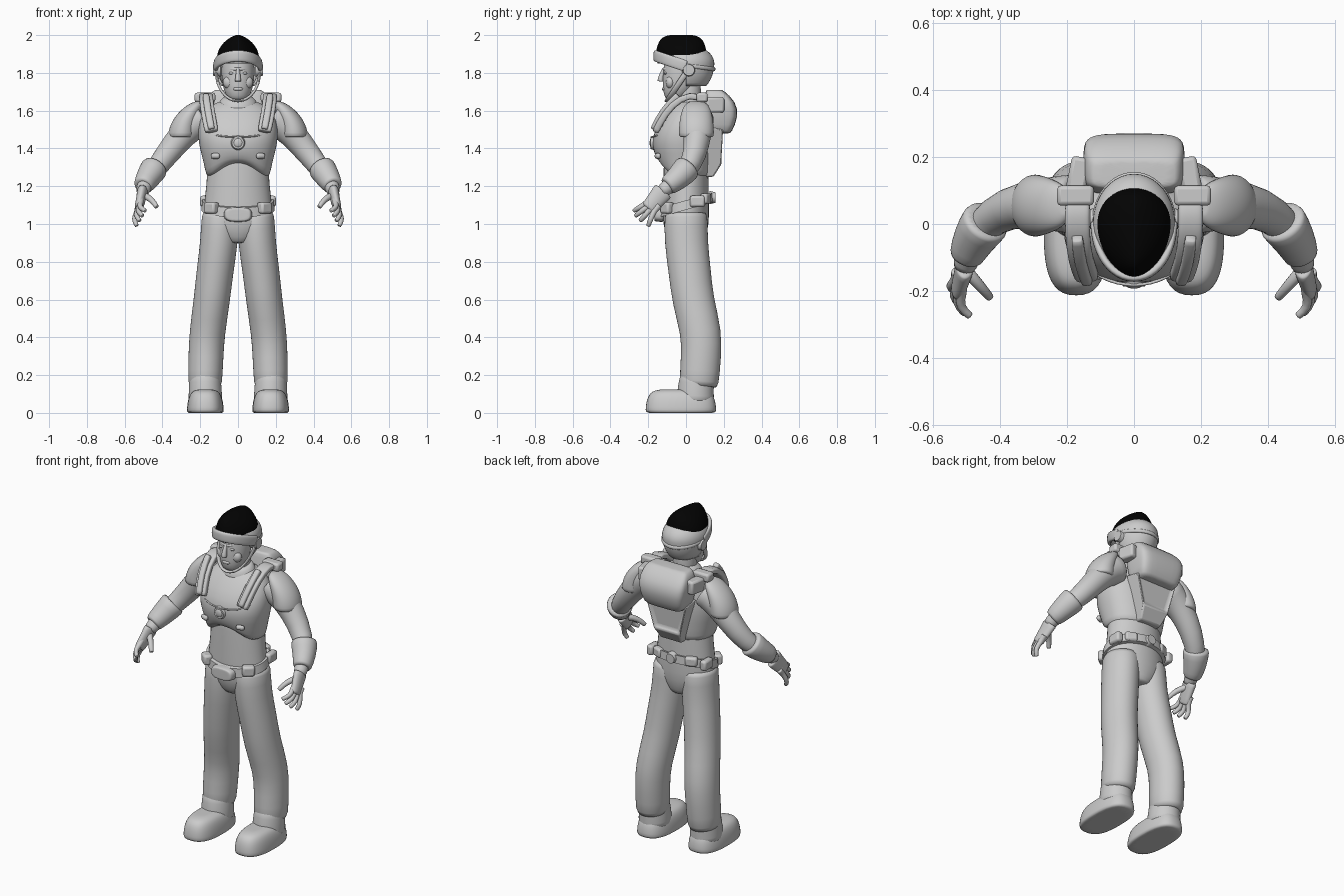
import bpy, bmesh
from math import sin, cos, pi, copysign
from mathutils import Vector, Matrix

cube = bpy.data.objects.get("Cube")
if cube:
    bpy.data.objects.remove(cube)
X, Y, Z = Matrix.Identity(3)


def material(name, value):
    m = bpy.data.materials.new(name)
    m.use_nodes = True
    m.diffuse_color = (value, value, value, 1)
    m.node_tree.nodes["Principled BSDF"].inputs["Base Color"].default_value = m.diffuse_color
    return m


GREY, BLACK = material("suit_grey", .6), material("crown_black", .001)


def finish(name, bm, mat=GREY, smooth=False, mirror=False, bevel=0, solid=0):
    bmesh.ops.recalc_face_normals(bm, faces=bm.faces)
    mesh = bpy.data.meshes.new(name)
    bm.to_mesh(mesh)
    bm.free()
    mesh.materials.append(mat)
    ob = bpy.data.objects.new(name, mesh)
    bpy.context.collection.objects.link(ob)
    if mirror:
        ob.modifiers.new("Mirror", 'MIRROR')
    if solid:
        ob.modifiers.new("Solidify", 'SOLIDIFY').thickness = solid
    if bevel:
        edge = ob.modifiers.new("Bevel", 'BEVEL')
        edge.width, edge.segments = bevel, 2
    if smooth:
        ob.modifiers.new("Subdivision", 'SUBSURF').levels = 1
        ob.modifiers["Subdivision"].render_levels = 1
        mesh.shade_smooth()
    else:
        bpy.ops.object.select_all(action='DESELECT')
        ob.select_set(True)
        bpy.context.view_layer.objects.active = ob
        bpy.ops.object.shade_smooth_by_angle(angle=.6)


def loft(name, rings, sides=20, square=1, egg=0, warp=None, smooth=True, **options):
    """Skin rings of (centre, u axis, v axis); square below 1 gives boxier sections."""
    bm = bmesh.new()
    loops = []
    caps = [(c, u * .85, v * .85) for c, u, v in (rings[0], rings[-1])]
    for centre, u, v in [caps[0], *rings, caps[1]]:
        loop = []
        for k in range(sides):
            angle = 2 * pi * (k + .5) / sides
            s, t = [copysign(abs(f) ** square, f) for f in (cos(angle), sin(angle))]
            co = centre + u * s * (1 + egg * t) + v * t
            if warp:
                co.z += warp(co.z, t)
            loop.append(bm.verts.new(co))
        loops.append(loop)
    for low, high in zip(loops, loops[1:]):
        for k in range(sides):
            bm.faces.new((low[k], low[k - 1], high[k - 1], high[k]))
    bm.faces.new(loops[0])
    bm.faces.new(loops[-1])
    finish(name, bm, smooth=smooth, **options)


def stack(name, rows, slope=0, **options):
    """Level sections on the centre line: z, centre y, half width, half depth."""
    loft(name, [(Vector((0, y, z)), X * width, (Y + Z * slope) * depth)
                for z, y, width, depth in rows], **options)


def dome(name, base, size, power=(.5, .5), lean=0, **options):
    """Rounded cap on a flat base; power sets how blunt it is in x and y."""
    rings = []
    for k in range(7):
        angle = k / 6 * pi * .47
        shift = Vector((lean * sin(angle) ** 2, 0, size[2] * sin(angle)))
        rings.append((Vector(base) + shift, X * size[0] * cos(angle) ** power[0],
                      Y * size[1] * cos(angle) ** power[1]))
    loft(name, rings, **options)


def tube(name, path, start, end=None, flat=1, ref=X, **options):
    """Sweep along a path; half size along ref tapers, and flat scales the other axis."""
    path = [Vector(point) for point in path]
    last = len(path) - 1
    rings = []
    for i, point in enumerate(path):
        along = (path[min(i + 1, last)] - path[max(i - 1, 0)]).normalized()
        u = (ref - along * ref.dot(along)).normalized()
        size = start + ((end or start) - start) * i / last
        rings.append((point, u * size, along.cross(u) * size * flat))
    loft(name, rings, **options)


def arc(width, depth, height, rise):
    """Half-ellipse path from the left side across to the right."""
    angles = [pi * k / 12 for k in range(13)]
    return [(width * cos(a), depth * sin(a), height + rise * sin(a)) for a in angles]


def ball(name, at, size, mirror=False):
    bm = bmesh.new()
    bmesh.ops.create_uvsphere(bm, u_segments=16, v_segments=10, radius=1,
                              matrix=Matrix.LocRotScale(Vector(at), None, Vector(size)))
    finish(name, bm, mirror=mirror)


def box(name, at, size, turn=0):
    bm = bmesh.new()
    spin = Matrix.Rotation(turn, 3, 'Z').to_quaternion()
    bmesh.ops.create_cube(bm, matrix=Matrix.LocRotScale(Vector(at), spin, Vector(size)))
    finish(name, bm, mirror=True, bevel=.012)


def disc(name, at, axis, radius, thick, **options):
    bm = bmesh.new()
    spin = axis.to_track_quat('Z', 'Y')
    bmesh.ops.create_cone(bm, cap_ends=True, segments=24, radius1=radius,
                          radius2=radius * .8, depth=thick,
                          matrix=Matrix.LocRotScale(Vector(at), spin, None))
    finish(name, bm, **options)


def pack(name, profile, bottom, top):
    """Prism across x from a side profile of y, z, with a recessed rear panel."""
    bm = bmesh.new()
    low, high = profile[0][1], max(z for y, z in profile)
    sides = [[bm.verts.new((side * (bottom + (top - bottom) * (z - low) / (high - low)), y, z))
              for y, z in profile] for side in (1, -1)]
    left, right = sides
    for k in range(len(profile)):
        bm.faces.new((left[k], left[k - 1], right[k - 1], right[k]))
    for side in sides:
        bm.faces.new(side)
    bmesh.ops.recalc_face_normals(bm, faces=bm.faces)
    panels = [f for f in bm.faces if f.normal.y > .85]
    bmesh.ops.inset_region(bm, faces=panels, thickness=.025, depth=-.015)
    finish(name, bm, bevel=.008)


# Legs and boots
tube("trouser_leg", [(.092, 0, 1.06), (.1, 0, .9), (.122, .02, .75), (.138, .035, .6),
                     (.164, .083, .42), (.17, .08, .3), (.175, .068, .14)], .102, .092,
     flat=1.15, mirror=True)
dome("boot_shoe", (.173, -.027, 0), (.099, .19, .125), power=(.4, .25), square=.75, mirror=True)
tube("boot_ankle", [(.173, .05, .06), (.173, .05, .12), (.175, .06, .2)], .092, .084,
     flat=1.1, mirror=True)

# Torso
stack("hips_and_waist", [(.9, .005, .08, .09), (.96, 0, .17, .115), (1.03, 0, .195, .126),
                         (1.2, 0, .167, .12), (1.4, 0, .16, .12)])
stack("chest_armour", [(1.25, -.01, .17, .135), (1.32, -.017, .18, .148),
                       (1.42, -.022, .21, .16), (1.5, -.018, .214, .153),
                       (1.6, .01, .195, .11), (1.65, .02, .1, .07)], sides=28, square=.9,
      warp=lambda z, t: max(0, 1.4 - z) * .55 * max(0, -t) ** 3)
tube("chest_seam", arc(.2, -.184, 1.51, -.05), .005, ref=Z, sides=8)
disc("chest_emblem", (0, -.177, 1.43), -Y, .04, .02)
ball("chest_emblem_dome", (0, -.183, 1.43), (.025, .01, .025))
box("chest_clasp", (.12, -.15, 1.36), (.05, .025, .03), turn=.35)
stack("collar", [(1.62, 0, .11, .09), (1.65, 0, .1, .08), (1.67, 0, .08, .07)], slope=.2)
stack("neck", [(1.6, .01, .07, .07), (1.8, .01, .06, .07)])

# Belt with buckle and pouches
stack("belt", [(1.075, 0, .195, .143), (1.125, 0, .19, .14)], slope=.28, sides=32, smooth=False)
tube("belt_buckle", [(0, -.12, 1.05), (0, -.155, 1.05), (0, -.167, 1.05)], .078, .066,
     flat=.52, square=.65)
box("front_pouch", (.14, -.1, 1.085), (.07, .05, .06), turn=.7)
box("hip_pouch", (.18, .06, 1.12), (.04, .08, .06))
box("rear_pouch", (.11, .105, 1.135), (.07, .04, .055), turn=-.4)
disc("rear_clip", (0, .14, 1.14), Y, .035, .03)

# Arms, shoulder guards and bracers
tube("arm", [(.18, .06, 1.56), (.25, .06, 1.52), (.33, .06, 1.43), (.42, .03, 1.31),
             (.48, -.04, 1.24), (.507, -.13, 1.17)], .092, .036, mirror=True)
dome("shoulder_guard", (.298, .055, 1.46), (.075, .095, .19), power=(.7, .5), lean=-.09,
     mirror=True)
tube("bracer", [(.44, .01, 1.3), (.48, -.045, 1.24), (.503, -.1, 1.2)], .077, .052, mirror=True)

# Hands: four curled fingers fan out along the edge of the palm
tube("palm", [(.505, -.12, 1.175), (.512, -.15, 1.14), (.527, -.2, 1.08)], .03, .022,
     flat=1.9, mirror=True)
for i, finger in enumerate(("index", "middle", "ring", "little")):
    fan = i / 3
    knuckle = Vector((.515, -.21, 1.11)).lerp(Vector((.53, -.17, 1.07)), fan)
    tip = Vector((.49, -.275, 1.07)).lerp(Vector((.535, -.2, .99)), fan)
    tip.y -= .02 * sin(pi * fan)
    root = knuckle + Vector((0, .03, .03))
    joint = knuckle.lerp(tip, .55) + X * .022
    tube(finger + "_finger", [root, knuckle, joint, tip], .019, .013, sides=8, mirror=True)
tube("thumb", [(.5, -.14, 1.15), (.46, -.185, 1.135), (.43, -.22, 1.09)], .021, .014,
     sides=8, mirror=True)

# Backpack and harness
pack("backpack_lower", [(.1, 1.25), (.145, 1.25), (.19, 1.32), (.2, 1.5), (.1, 1.52)],
     .07, .14)
stack("backpack_upper", [(1.48, .17, .13, .07), (1.57, .18, .15, .1), (1.65, .18, .157, .085),
                         (1.71, .15, .135, .045)], square=.4)
strap = [Vector(p) for p in ((.16, .14, 1.6), (.17, .07, 1.69), (.17, -.03, 1.67),
                             (.16, -.11, 1.59), (.14, -.16, 1.49))]
tube("harness_strap", strap, .037, flat=.5, square=.5, mirror=True)
tube("harness_rail", [p + Vector((0, -.012, .012)) for p in strap[2:]], .018,
     square=.6, mirror=True)
box("harness_clamp", (.175, .085, 1.67), (.11, .06, .05))
box("harness_link", (.165, .15, 1.63), (.06, .1, .08), turn=.2)

# Head and face
stack("head", [(1.66, -.06, .05, .045), (1.7, -.042, .075, .083), (1.77, -.022, .089, .102),
               (1.85, -.012, .09, .108), (1.92, -.01, .07, .09)])
tube("nose", [(0, -.115, 1.825), (0, -.132, 1.785), (0, -.135, 1.755)], .009, .018, sides=10)
tube("brow", arc(.075, -.117, 1.815, .005), .009, ref=Z, sides=8)
ball("eye", (.034, -.108, 1.798), (.016, .009, .007), mirror=True)
ball("cheek", (.045, -.083, 1.75), (.035, .025, .035), mirror=True)
ball("chin", (0, -.088, 1.678), (.03, .02, .02))
ball("lips", (0, -.117, 1.715), (.027, .01, .01))

# Helmet: shell with open face, brim, side discs, chin strap and dark crown
bm = bmesh.new()
bmesh.ops.create_uvsphere(bm, u_segments=40, v_segments=24, radius=1)
for v in bm.verts:
    v.co = Vector((v.co.x * .123, v.co.y * .15, 1.85 + v.co.z * (.1 if v.co.z > 0 else .17)))
opening = []
for face in bm.faces:
    middle = face.calc_center_median()
    if middle.z < 1.725 or (middle.y < 0 and middle.z < 1.85):
        opening.append(face)
bmesh.ops.delete(bm, geom=opening, context='FACES')
finish("helmet_shell", bm, solid=.012)
tube("helmet_brim", arc(.119, -.163, 1.835, .055), .03, flat=.4, ref=Z, square=.7)
tube("helmet_rear_band", arc(.12, .15, 1.84, -.02), .012, flat=.7, ref=Z, sides=8)
disc("side_disc", (.112, .015, 1.815), X, .037, .04, mirror=True)
tube("chin_strap", arc(.115, -.1, 1.8, -.15), .016, flat=.5, ref=Y, sides=10)
dome("helmet_crown", (0, -.025, 1.875), (.112, .137, .127), power=(1.3, .4), egg=.2,
     sides=28, mat=BLACK)
